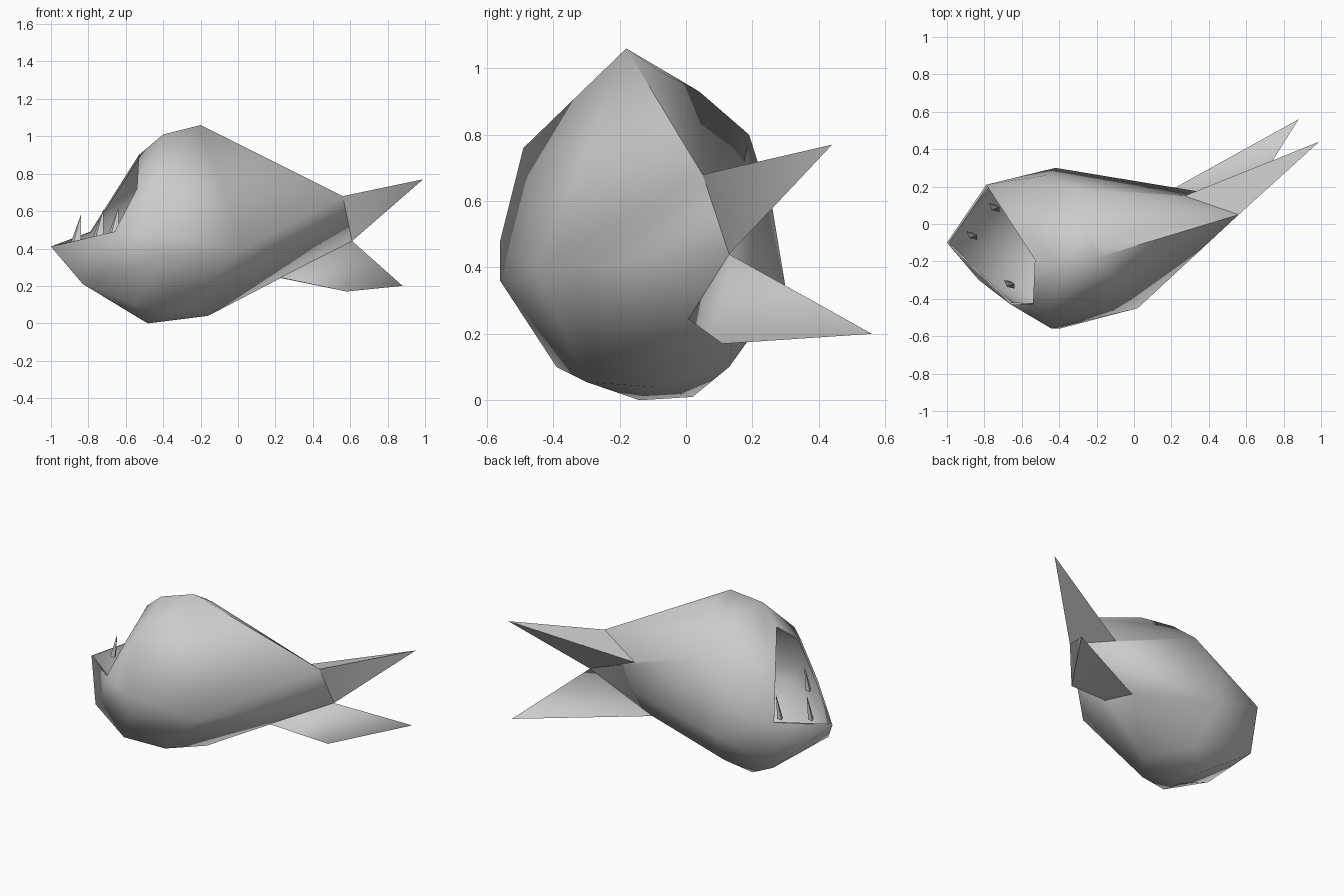
import bpy
import bmesh
from math import radians
from mathutils import Vector

default_cube = bpy.data.objects.get("Cube")
if default_cube:
    bpy.data.objects.remove(default_cube, do_unlink=True)

# One plain material for the whole fish
grey = bpy.data.materials.new("plain_grey")
grey.use_nodes = True
grey.diffuse_color = (0.6, 0.6, 0.6, 1)
shader = next(n for n in grey.node_tree.nodes if n.type == "BSDF_PRINCIPLED")
shader.inputs["Base Color"].default_value = grey.diffuse_color


def hull_object(name, points, opening=()):
    """Wrap a faceted skin around landmark points, leaving a hole inside the opening."""
    bm = bmesh.new()
    verts = [bm.verts.new(p) for p in points]
    rim = {v for v, p in zip(verts, points) if p in opening}
    bmesh.ops.convex_hull(bm, input=verts)
    bmesh.ops.recalc_face_normals(bm, faces=bm.faces[:])
    hole = [f for f in bm.faces if all(v in rim for v in f.verts)]
    bmesh.ops.delete(bm, geom=hole, context="FACES_ONLY")
    stray = [e for e in bm.edges if not e.link_faces]
    bmesh.ops.delete(bm, geom=stray, context="EDGES")
    loose = [v for v in bm.verts if not v.link_faces]
    bmesh.ops.delete(bm, geom=loose, context="VERTS")
    mesh = bpy.data.meshes.new(name)
    bm.to_mesh(mesh)
    bm.free()
    mesh.materials.append(grey)
    obj = bpy.data.objects.new(name, mesh)
    bpy.context.collection.objects.link(obj)
    return obj


def select_only(obj):
    bpy.ops.object.select_all(action="DESELECT")
    obj.select_set(True)
    bpy.context.view_layer.objects.active = obj


def smooth(obj, degrees):
    select_only(obj)
    bpy.ops.object.shade_smooth_by_angle(angle=radians(degrees))


# Landmarks shared between the body and the tail
tail_top = (.56, .05, .68)
tail_notch = (.61, .13, .44)
tail_inner = (.27, .15, .58)
tail_under = (.2, 0, .25)
tail_under_back = (.14, .15, .26)
tail_root = [tail_top, tail_notch, tail_inner, tail_under, tail_under_back]

# Mouth rim: upper lip, two corners, then the lower jaw
mouth_rim = [(-.53, -.19, .9), (-.58, .2, .61), (-.54, -.43, .72),
             (-1, -.1, .41), (-.79, .21, .49), (-.66, -.43, .49)]
crest = [(-.2, -.18, 1.06), (-.4, -.23, 1.01), (-.13, -.08, .99), (-.27, .04, .93)]
back_flank = [(-.32, .19, .8), (-.47, .26, .58), (-.42, .3, .34)]
front_flank = [(-.45, -.49, .76), (-.44, -.56, .48), (-.4, -.56, .36), (.02, -.45, .39)]
belly = [(-.76, .18, .17), (-.83, -.3, .21), (-.56, -.39, .1), (-.32, -.3, .055),
         (-.48, -.14, 0), (-.5, .02, .01), (-.37, .13, .1), (-.16, -.1, .04)]

# Hollow body with a gaping mouth and a thin inner lining
body = hull_object("body", mouth_rim + crest + back_flank + front_flank + belly + tail_root,
                   opening=mouth_rim)
lining = body.modifiers.new("mouth_lining", "SOLIDIFY")
lining.thickness = 0.012
lining.offset = -1
select_only(body)
bpy.ops.object.modifier_apply(modifier=lining.name)
smooth(body, 75)

# Forked tail
upper_lobe = hull_object("upper_tail_lobe", [(.99, .44, .77), tail_top, tail_notch, tail_inner])
lower_lobe = hull_object("lower_tail_lobe", [(.88, .56, .2), (.58, .11, .17), tail_notch,
                                             tail_under, tail_under_back])
for lobe in (upper_lobe, lower_lobe):
    smooth(lobe, 85)

# Spiky teeth along the lower jaw
for label, base in (("tip", (-.87, -.06, .43)),
                    ("back", (-.75, .09, .46)),
                    ("front", (-.67, -.32, .47))):
    root = Vector(base)
    foot = [(-.025, .02, 0), (.03, -.025, 0), (-.01, -.015, 0), (.01, .015, 0)]
    spike = root + Vector((.03, 0, .15))
    smooth(hull_object(label + "_tooth", [root + Vector(o) for o in foot] + [spike]), 40)
